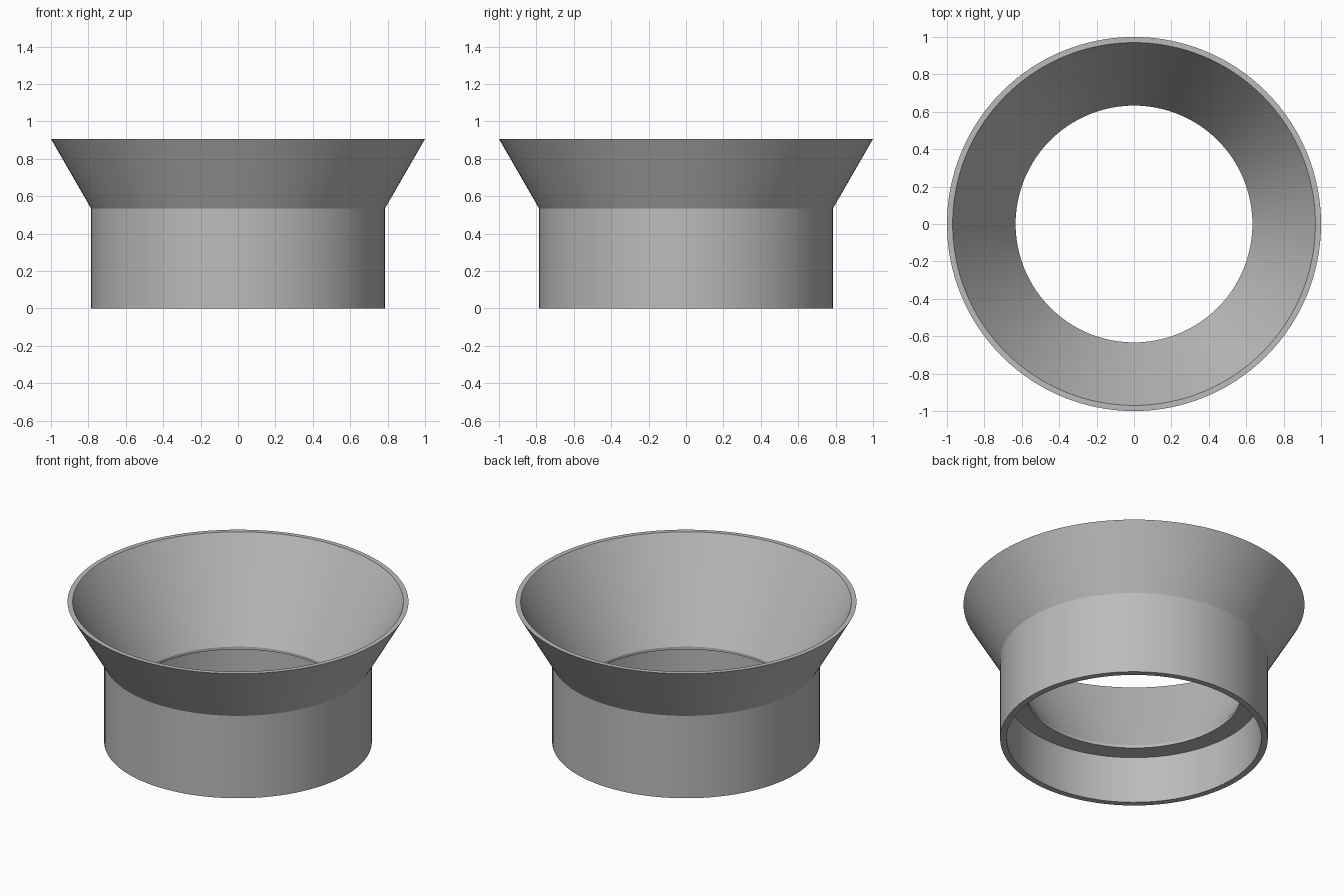
import bpy, bmesh, math

if "Cube" in bpy.data.objects:
    bpy.data.objects.remove(bpy.data.objects["Cube"])

SIDES = 128
# Closed wall cross-section (radius, height), revolved around z
PROFILE = [
    (0.747, 0.0), (0.785, 0.0),      # bottom rim
    (0.785, 0.533), (1.0, 0.906),    # outer collar and flare
    (0.97, 0.906),                   # top rim
    (0.633, 0.32), (0.633, 0.302),   # inner funnel and small lip
    (0.747, 0.302),                  # underside ledge
]

grey = bpy.data.materials.new("plain grey")
grey.diffuse_color = (0.5, 0.5, 0.5, 1)
grey.use_nodes = True
grey.node_tree.nodes["Principled BSDF"].inputs["Base Color"].default_value = grey.diffuse_color


def revolve(name, profile, material):
    bm = bmesh.new()
    rings = []
    for i in range(SIDES):
        a = 2 * math.pi * i / SIDES
        rings.append([bm.verts.new((r * math.cos(a), r * math.sin(a), z))
                      for r, z in profile])
    n = len(profile)
    for i in range(SIDES):
        here, after = rings[i], rings[(i + 1) % SIDES]
        for j in range(n):
            k = (j + 1) % n
            bm.faces.new((here[j], after[j], after[k], here[k]))
    bmesh.ops.recalc_face_normals(bm, faces=bm.faces)
    mesh = bpy.data.meshes.new(name)
    bm.to_mesh(mesh)
    bm.free()
    mesh.materials.append(material)
    obj = bpy.data.objects.new(name, mesh)
    bpy.context.collection.objects.link(obj)
    return obj


# Funnel with cylindrical collar
funnel = revolve("funnel_collar", PROFILE, grey)
bpy.context.view_layer.objects.active = funnel
funnel.select_set(True)
bpy.ops.object.shade_smooth_by_angle(angle=math.radians(25))
